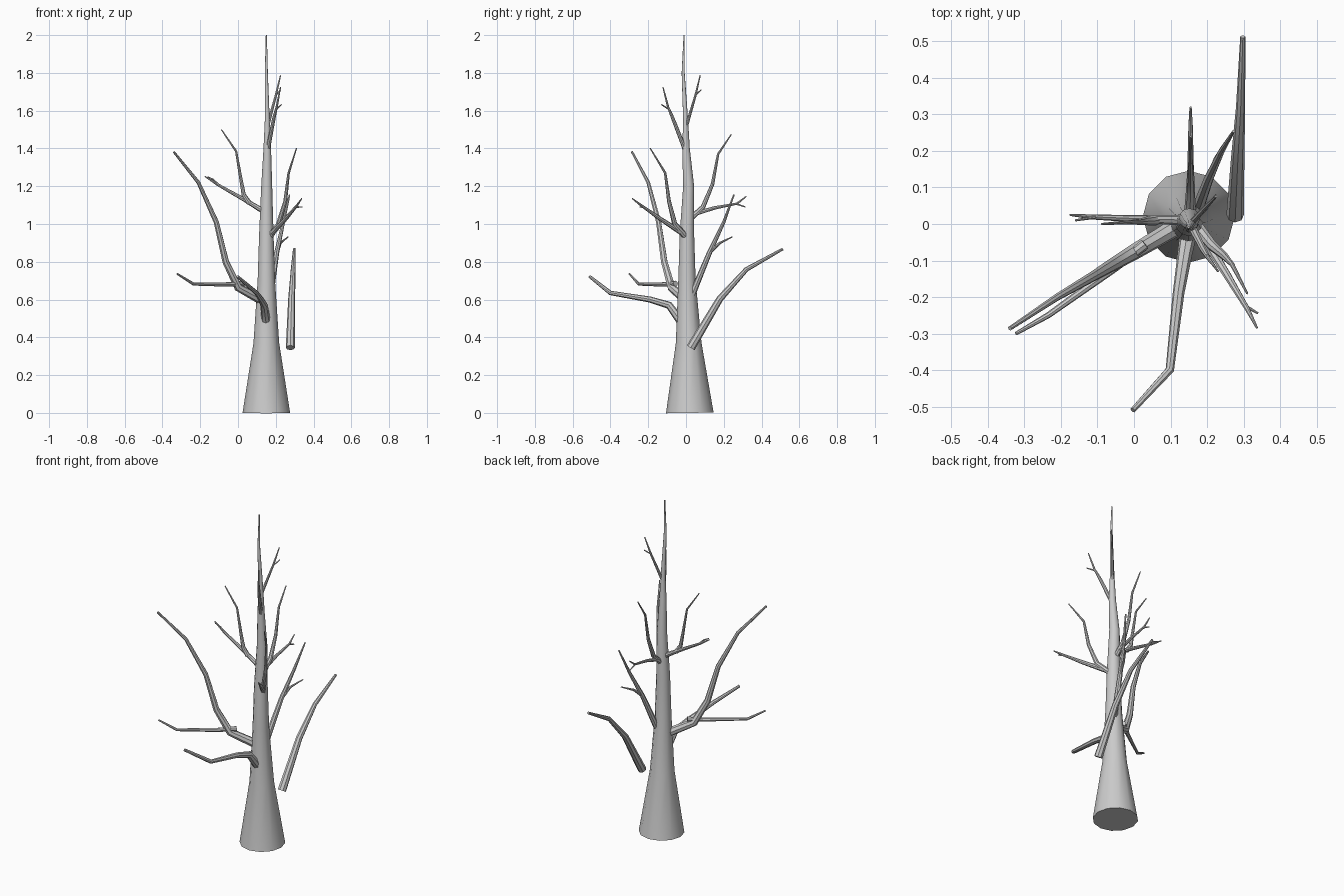
import bpy, bmesh, math
from mathutils import Vector


def limb(name, pts, sides=8):
    """Tapered tube through (x, y, z, radius) points, capped at both ends."""
    bm = bmesh.new()
    cs = [Vector(p[:3]) for p in pts]
    n = len(cs)
    normal, rings = None, []
    for i, c in enumerate(cs):
        t = Vector()
        if i > 0:
            t += (c - cs[i - 1]).normalized()
        if i < n - 1:
            t += (cs[i + 1] - c).normalized()
        t.normalize()
        if normal is None:
            normal = Vector((1, 0, 0)) if abs(t.x) < 0.9 else Vector((0, 1, 0))
        normal = (normal - t * normal.dot(t)).normalized()
        side = t.cross(normal)
        ring = []
        for k in range(sides):
            a = 2 * math.pi * k / sides
            ring.append(bm.verts.new(c + (normal * math.cos(a) + side * math.sin(a)) * pts[i][3]))
        rings.append(ring)
    for r0, r1 in zip(rings, rings[1:]):
        for k in range(sides):
            j = (k + 1) % sides
            bm.faces.new((r0[k], r0[j], r1[j], r1[k]))
    bm.faces.new(rings[0][::-1])
    bm.faces.new(rings[-1])
    me = bpy.data.meshes.new(name)
    bm.to_mesh(me)
    bm.free()
    ob = bpy.data.objects.new(name, me)
    bpy.context.collection.objects.link(ob)
    bpy.context.view_layer.objects.active = ob
    ob.select_set(True)
    bpy.ops.object.shade_smooth_by_angle(angle=math.radians(40))
    ob.select_set(False)


def branch(name, r0, r1, *path):
    """Limb with radius tapering evenly from r0 to r1."""
    m = len(path) - 1
    limb(name, [(*p, r0 + (r1 - r0) * i / m) for i, p in enumerate(path)])


# Trunk
limb("trunk", [(.15, .02, 0, .126), (.15, .014, .37, .068), (.15, .005, .7, .046),
               (.15, .005, .95, .038), (.152, .014, 1.2, .029), (.155, 0, 1.4, .020),
               (.155, -.002, 1.55, .013), (.15, -.015, 1.8, .008), (.15, -.01, 2.0, .003)], 12)

# Low branches: loose one on the right, bent one at the front
branch("right_low_branch", .024, .007, (.277, .025, .345), (.284, .18, .605),
       (.292, .32, .76), (.298, .513, .868))
branch("front_low_branch", .024, .008, (.15, -.02, .475), (.138, -.09, .57),
       (.122, -.19, .6), (.098, -.40, .635), (-.003, -.51, .722))

# Big left branch and its side shoot
branch("left_big_branch", .026, .006, (.13, 0, .595), (0, -.077, .665), (-.065, -.115, .80),
       (-.115, -.145, 1.01), (-.21, -.20, 1.22), (-.34, -.286, 1.382))
branch("left_side_shoot", .015, .005, (.03, -.055, .685), (-.06, -.125, .68),
       (-.235, -.25, .682), (-.323, -.3, .737))

# Upper left fork
branch("left_upper_branch", .015, .003, (.14, .01, 1.065), (.04, .013, 1.125),
       (-.11, .019, 1.21), (-.175, .025, 1.252))
branch("left_upper_riser", .014, .003, (.06, .01, 1.11), (.03, .008, 1.155), (.015, .006, 1.24),
       (-.01, .005, 1.385), (-.088, 0, 1.50))
branch("left_upper_twig", .005, .003, (-.10, .019, 1.205), (-.13, .015, 1.235), (-.16, .01, 1.25))

# Upper front-right fork
branch("front_right_branch", .018, .003, (.16, .01, .92), (.215, -.06, 1.0),
       (.25, -.09, 1.12), (.268, -.11, 1.27), (.31, -.19, 1.402))
branch("front_right_spread", .015, .003, (.165, .005, .935), (.255, -.14, 1.03),
       (.31, -.232, 1.095), (.337, -.285, 1.135))
branch("front_right_twig", .005, .003, (.305, -.225, 1.09), (.34, -.245, 1.09))

# Upper back fork
branch("back_riser", .016, .003, (.152, .015, 1.02), (.155, .09, 1.09), (.155, .14, 1.21),
       (.155, .17, 1.37), (.155, .24, 1.475))
branch("back_spread", .012, .003, (.153, .05, 1.055), (.155, .15, 1.085), (.155, .27, 1.108),
       (.155, .32, 1.147))
branch("back_twig", .005, .003, (.155, .265, 1.107), (.155, .315, 1.09))

# Back-right fork
branch("back_right_branch", .018, .004, (.17, .03, .62), (.205, .125, .85),
       (.24, .20, 1.01), (.273, .254, 1.155))
branch("back_right_shoot", .010, .003, (.207, .125, .85), (.225, .18, .90), (.265, .245, .932))

# Crown shoots
branch("crown_back_shoot", .009, .003, (.155, 0, 1.51), (.2, .05, 1.68), (.225, .075, 1.787))
branch("crown_back_twig", .004, .003, (.2, .048, 1.68), (.225, .08, 1.71))
branch("crown_front_shoot", .012, .003, (.155, 0, 1.38), (.19, -.07, 1.56),
       (.205, -.095, 1.62), (.225, -.122, 1.725))
branch("crown_front_twig", .005, .003, (.2, -.085, 1.605), (.23, -.13, 1.632))
